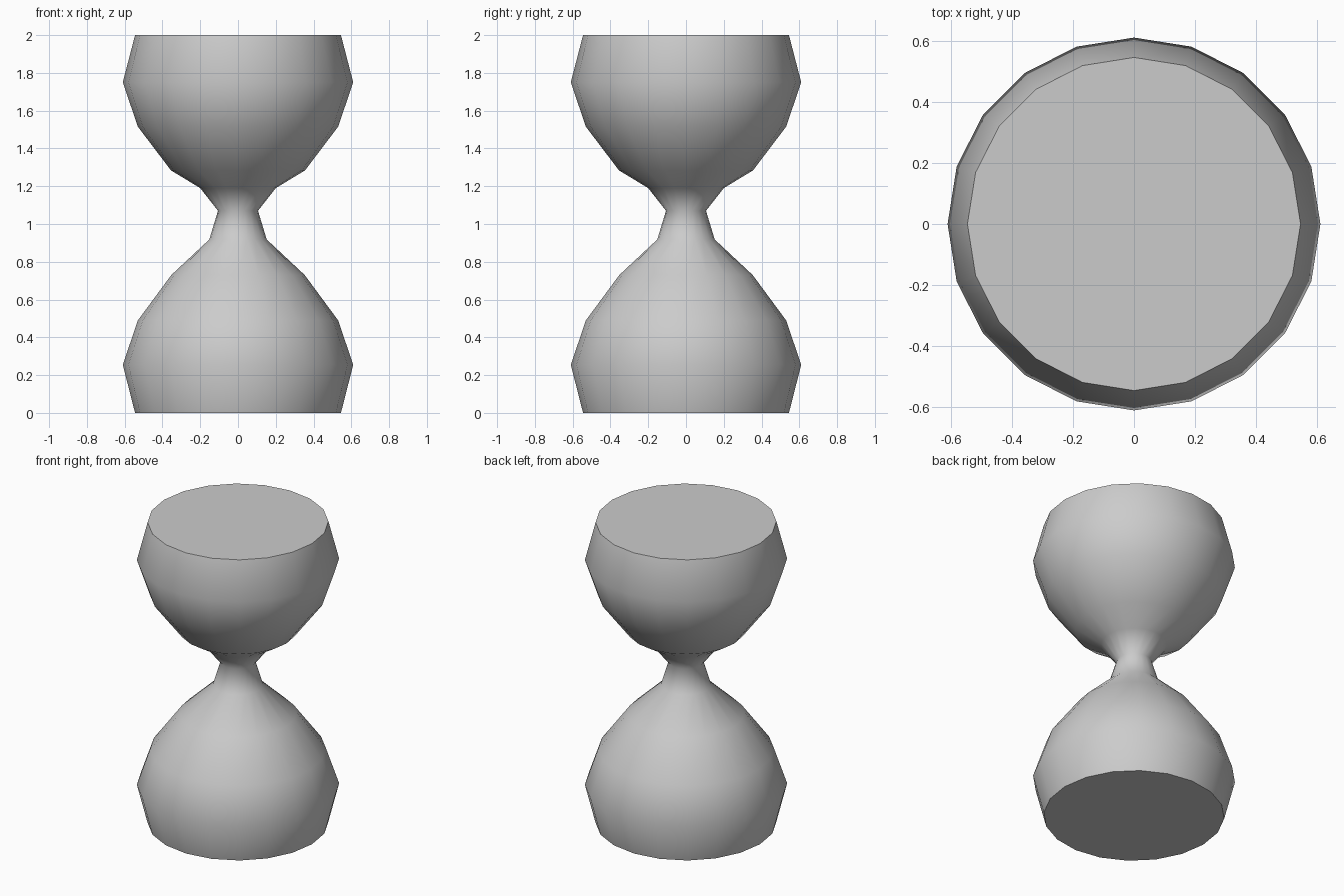
import bpy, bmesh, math

if "Cube" in bpy.data.objects:
    bpy.data.objects.remove(bpy.data.objects["Cube"])

SIDES = 20
# Silhouette as (radius, height), bottom to top
PROFILE = [(0.545, 0), (0.61, 0.255), (0.53, 0.49), (0.353, 0.73), (0.152, 0.918),
           (0.106, 1.07), (0.2, 1.19), (0.355, 1.284), (0.53, 1.515),
           (0.61, 1.75), (0.545, 2.0)]

# Hourglass body: one vertex ring per profile point, bridged and capped
bm = bmesh.new()
rings = []
for r, z in PROFILE:
    angles = [2 * math.pi * i / SIDES for i in range(SIDES)]
    rings.append([bm.verts.new((r * math.cos(a), r * math.sin(a), z)) for a in angles])
for low, high in zip(rings, rings[1:]):
    for i in range(SIDES):
        j = (i + 1) % SIDES
        bm.faces.new((low[i], low[j], high[j], high[i]))
bm.faces.new(rings[0][::-1])
bm.faces.new(rings[-1])

mesh = bpy.data.meshes.new("hourglass_body")
bm.to_mesh(mesh)
bm.free()
body = bpy.data.objects.new("hourglass_body", mesh)
bpy.context.collection.objects.link(body)

# Smooth sides, crisp cap rims
bpy.context.view_layer.objects.active = body
body.select_set(True)
bpy.ops.object.shade_smooth_by_angle(angle=math.radians(60))
